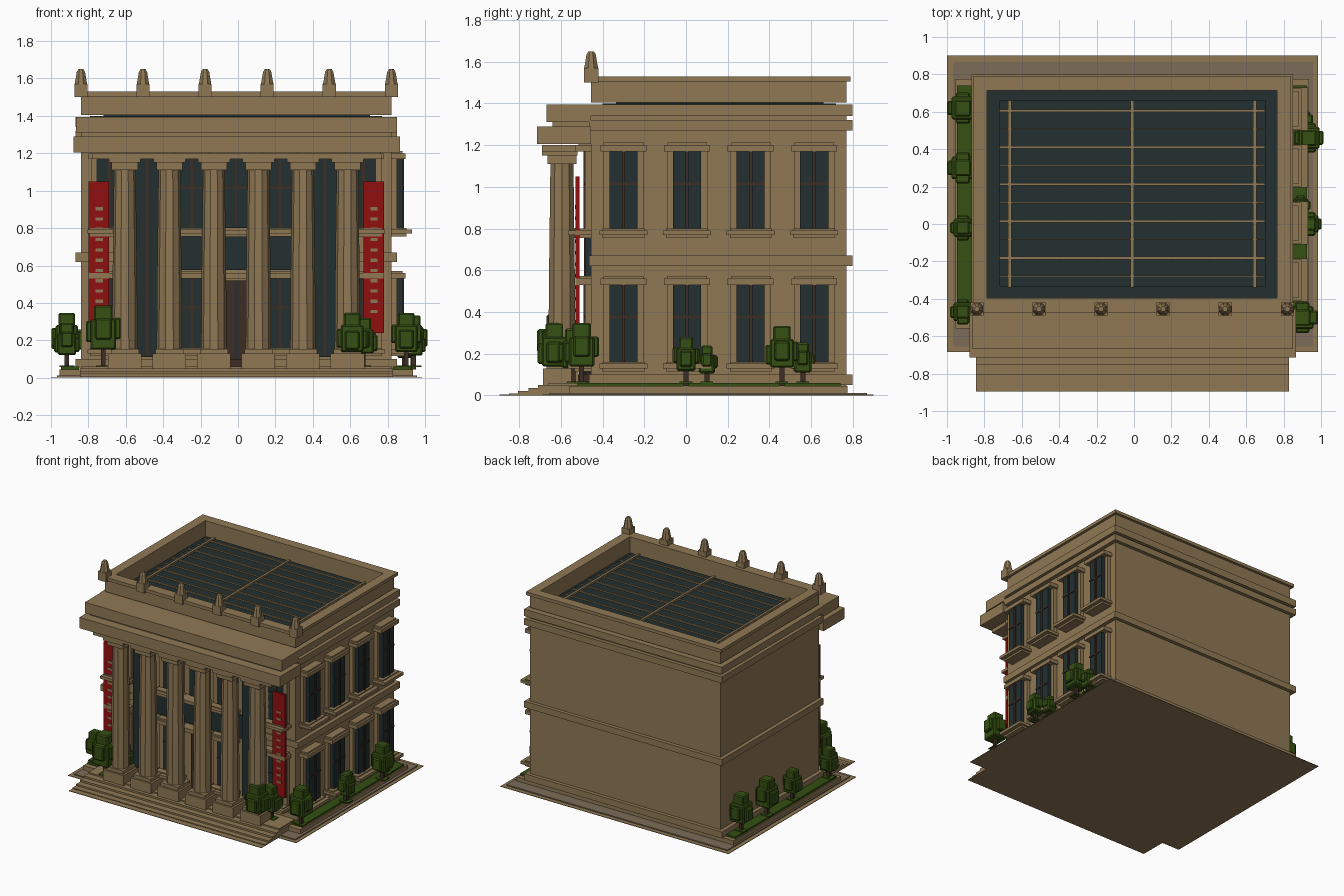
import bpy, bmesh, random
from mathutils import Matrix, Vector

if "Cube" in bpy.data.objects:
    bpy.data.objects.remove(bpy.data.objects["Cube"], do_unlink=True)
random.seed(4)


def material(name, r, g, b):
    m = bpy.data.materials.new(name)
    m.use_nodes = True
    m.diffuse_color = (r, g, b, 1)
    shader = next(n for n in m.node_tree.nodes if n.type == 'BSDF_PRINCIPLED')
    shader.inputs["Base Color"].default_value = (r, g, b, 1)
    shader.inputs["Roughness"].default_value = 0.9
    return m


stone = material("sandstone", 0.28, 0.19, 0.09)
paving = material("grey_paving", 0.2, 0.15, 0.1)
glass = material("dark_glass", 0.017, 0.029, 0.03)
wood = material("dark_wood", 0.045, 0.026, 0.017)
red = material("banner_red", 0.28, 0.005, 0.005)
leaf = material("leaf_green", 0.035, 0.08, 0.006)


def finish(name, bm, mat):
    mesh = bpy.data.meshes.new(name)
    bm.to_mesh(mesh)
    bm.free()
    mesh.materials.append(mat)
    obj = bpy.data.objects.new(name, mesh)
    bpy.context.collection.objects.link(obj)
    return obj


def boxes(name, mat, *spans):
    """One object from boxes, each given as x, y and z ranges."""
    bm = bmesh.new()
    for span in spans:
        low, high = Vector(span[::2]), Vector(span[1::2])
        place = Matrix.Translation((low + high) / 2)
        bmesh.ops.create_cube(bm, size=1, matrix=place @ Matrix.Diagonal(high - low).to_4x4())
    return finish(name, bm, mat)


def around(x, y, w, d, low, high):
    return (x - w / 2, x + w / 2, y - d / 2, y + d / 2, low, high)


def tapered(name, mat, x, y, rings, sides=8):
    """Faceted shaft through (radius, height) rings."""
    bm = bmesh.new()
    for (r0, z0), (r1, z1) in zip(rings, rings[1:]):
        place = Matrix.Translation((x, y, (z0 + z1) / 2)) @ Matrix.Rotation(3.14159 / sides, 4, 'Z')
        bmesh.ops.create_cone(bm, cap_ends=True, segments=sides, radius1=r0, radius2=r1,
                              depth=z1 - z0, matrix=place)
    return finish(name, bm, mat)


# Main walls and their extents
left, right, front, back = -0.84, 0.82, -0.455, 0.77
mid = (left + right) / 2
boxes("main_walls", stone, (left, right, front, back, 0.04, 1.395))
for name, low, high in (("base_band", 0.05, 0.1), ("middle_band", 0.62, 0.67),
                        ("lower_cornice", 1.27, 1.32), ("upper_cornice", 1.34, 1.395)):
    boxes(name, stone, (left - 0.03, right + 0.03, front - 0.01, back + 0.028, low, high))


# Parapet and coping around the roof
def wall_ring(name, out, low, high):
    x0, x1, y0, y1 = left - out, right + out, front - out, back + out
    inner_l, inner_r, inner_f, inner_b = left + 0.055, right - 0.055, -0.395, 0.715
    boxes(name, stone, (x0, x1, y0, inner_f, low, high), (x0, x1, inner_b, y1, low, high),
          (x0, inner_l, inner_f, inner_b, low, high), (inner_r, x1, inner_f, inner_b, low, high))


wall_ring("parapet", 0, 1.405, 1.51)
wall_ring("parapet_coping", 0.02, 1.505, 1.53)

# Roof glazing with its bars
boxes("roof_sheet", glass, (left + 0.05, right - 0.05, -0.4, 0.72, 1.39, 1.4))
boxes("skylight", glass, (-0.72, 0.705, -0.335, 0.66, 1.395, 1.44))
boxes("skylight_long_bars", stone,
      *[around(mid + s * 0.655, 0.16, 0.018, 1, 1.435, 1.455) for s in (-1, 0, 1)])
boxes("skylight_cross_bars", stone,
      *[around(mid, -0.28 + i * 0.0985, 1.42, 0.014 if i % 2 else 0.007, 1.435, 1.45)
        for i in range(10)])

# Finials along the front parapet
for i in range(6):
    x = left + i * (right - left) / 5
    boxes("finial_block", stone, around(x, front, 0.07, 0.07, 1.5, 1.57))
    tapered("finial_spire", stone, x, front, ((0.036, 1.57), (0.024, 1.635), (0.014, 1.65)))

# Portico entablature
boxes("architrave", stone, (-0.78, 0.77, -0.69, front, 1.17, 1.2))
boxes("portico_beam", stone, (left - 0.04, right + 0.045, -0.715, front, 1.205, 1.29))
boxes("portico_core", stone, (left, right, -0.64, front, 1.28, 1.32))
boxes("portico_cornice", stone, (left - 0.025, right + 0.03, -0.668, front, 1.31, 1.395))

# Columns
for i in range(6):
    x = mid + (i - 2.5) * 0.238
    tapered("column", stone, x, -0.595, ((0.068, 0.14), (0.066, 0.5), (0.058, 1.12)), 10)
    boxes("column_base", stone, around(x, -0.6, 0.18, 0.17, 0.05, 0.13),
          around(x, -0.595, 0.15, 0.15, 0.13, 0.155))
    boxes("column_capital", stone, around(x, -0.595, 0.14, 0.14, 1.11, 1.15),
          around(x, -0.605, 0.17, 0.17, 1.15, 1.18))


# Windows, on the side wall or on the front wall
def window(center, low, wall, on_side):
    def span(u, width, out, z0, z1):
        a, b = center + u - width / 2, center + u + width / 2
        if on_side:
            return (wall, wall + out, a, b, z0, z1)
        return (a, b, wall - out, wall, z0, z1)
    high = low + 0.37
    boxes("window_glass", glass, span(0, 0.135, 0.06 if on_side else 0.03, low, high))
    boxes("window_bars", wood, span(0, 0.016, 0.068 if on_side else 0.037, low, high),
          span(0, 0.135, 0.066 if on_side else 0.035, low + 0.21, low + 0.222))
    boxes("window_surround", stone, span(-0.082, 0.03, 0.03, low, high),
          span(0.082, 0.03, 0.03, low, high),
          span(0, 0.22, 0.075, high, high + 0.03), span(0, 0.19, 0.06, high + 0.03, high + 0.042),
          span(0, 0.23, 0.11, low - 0.03, low - 0.008), span(0, 0.2, 0.08, low - 0.045, low))


for storey in (0.16, 0.8):
    for i in range(4):
        window(-0.3 + i * 0.305, storey, right, True)
    for x in (-0.69, -0.245, 0.225, 0.67):
        window(x, storey, front, False)

# Front glazing between the columns, upper centre window and doors
for x in (mid - 0.475, mid + 0.475):
    boxes("tall_glazing", glass, around(x, front, 0.18, 0.06, 0.11, 1.17))
    boxes("tall_glazing_bars", wood, around(x, front, 0.012, 0.07, 0.11, 1.17))
boxes("spandrel_glass", glass, (-0.42, 0.4, front - 0.02, front, 0.575, 0.755))
boxes("centre_window", glass, around(mid, front, 0.15, 0.05, 0.8, 1.17))
boxes("centre_window_bars", wood, around(mid, front, 0.014, 0.064, 0.8, 1.17),
      around(mid, front, 0.15, 0.062, 1.01, 1.022))
boxes("balcony_sill", stone, around(mid, front, 0.26, 0.19, 0.765, 0.79))
boxes("door_leaves", wood, *[around(mid + s * 0.032, front, 0.056, 0.06, 0.06, 0.52) for s in (-1, 1)])
boxes("door_gap", glass, around(mid, front, 0.02, 0.066, 0.06, 0.52))
boxes("door_lintel", stone, around(mid, front, 0.24, 0.15, 0.53, 0.56))
boxes("door_step", wood, around(mid, -0.5, 0.16, 0.07, 0.06, 0.1))

# Banners with plain dashes
for x in (-0.745, 0.725):
    boxes("banner", red, around(x, -0.52, 0.11, 0.018, 0.24, 1.05))
    boxes("banner_dashes", stone,
          *[around(x + 0.003, -0.53, 0.038, 0.006, z, z + 0.017)
            for z in [0.345 + i * 0.055 for i in range(11)]])

# Ground sheets, planter, platform and steps
boxes("ground_sheet", stone, (-1, 0.985, -0.685, 0.9, 0, 0.004),
      (-0.845, 0.83, -0.895, -0.68, 0, 0.004))
boxes("paving_slab", paving, (-0.968, 0.957, -0.655, 0.867, 0.002, 0.012))
boxes("planter", stone, (-0.955, 0.935, -0.56, 0.775, 0.004, 0.045))
boxes("grass_strips", leaf, (-0.947, left - 0.01, -0.52, 0.74, 0.04, 0.06),
      (right + 0.01, 0.925, -0.52, 0.74, 0.04, 0.06))
boxes("platform", stone, (left, right, -0.66, front, 0.004, 0.06))
for y, top in ((-0.85, 0.01), (-0.805, 0.022), (-0.755, 0.036), (-0.71, 0.05)):
    boxes("front_step", stone, (-0.845, 0.83, y, -0.5, 0.003, top))


# Trees with blocky crowns
def tree(x, y, size):
    base = 0.05 + 0.08 * size
    boxes("tree_trunk", wood, around(x, y, 0.024, 0.024, 0.045, base + 0.03))
    boxes("trunk_bed", leaf, around(x, y, 0.08, 0.06, 0.058, 0.066))
    clumps = [around(x, y, 0.11 * size, 0.11 * size, base, base + 0.13 * size),
              around(x, y, 0.08 * size, 0.08 * size, base + 0.1 * size, base + 0.19 * size)]
    for sx, sy in ((1, 0), (-1, 0), (0, 1), (0, -1)):
        low = base + random.uniform(0.01, 0.05) * size
        clumps.append(around(x + sx * 0.04 * size, y + sy * 0.04 * size,
                             0.07 * size, 0.07 * size, low, low + 0.09 * size))
    crown = boxes("tree_crown", leaf, *clumps)
    bevel = crown.modifiers.new("chipped_corners", 'BEVEL')
    bevel.width, bevel.segments = 0.008, 1


for y, size in ((0.62, 1.1), (0.3, 1.1), (-0.02, 0.9), (-0.47, 0.9)):
    tree(-0.915, y, size)
for x, y, size in ((0.9, -0.5, 1.1), (0.94, 0, 0.85), (0.89, 0.1, 0.7),
                   (0.935, 0.46, 1.05), (0.9, 0.56, 0.75)):
    tree(x, y, size)
for x, y, size in ((-0.72, -0.62, 1.25), (-0.61, -0.54, 0.9), (0.61, -0.63, 1.1), (0.67, -0.54, 1)):
    tree(x, y, size)
